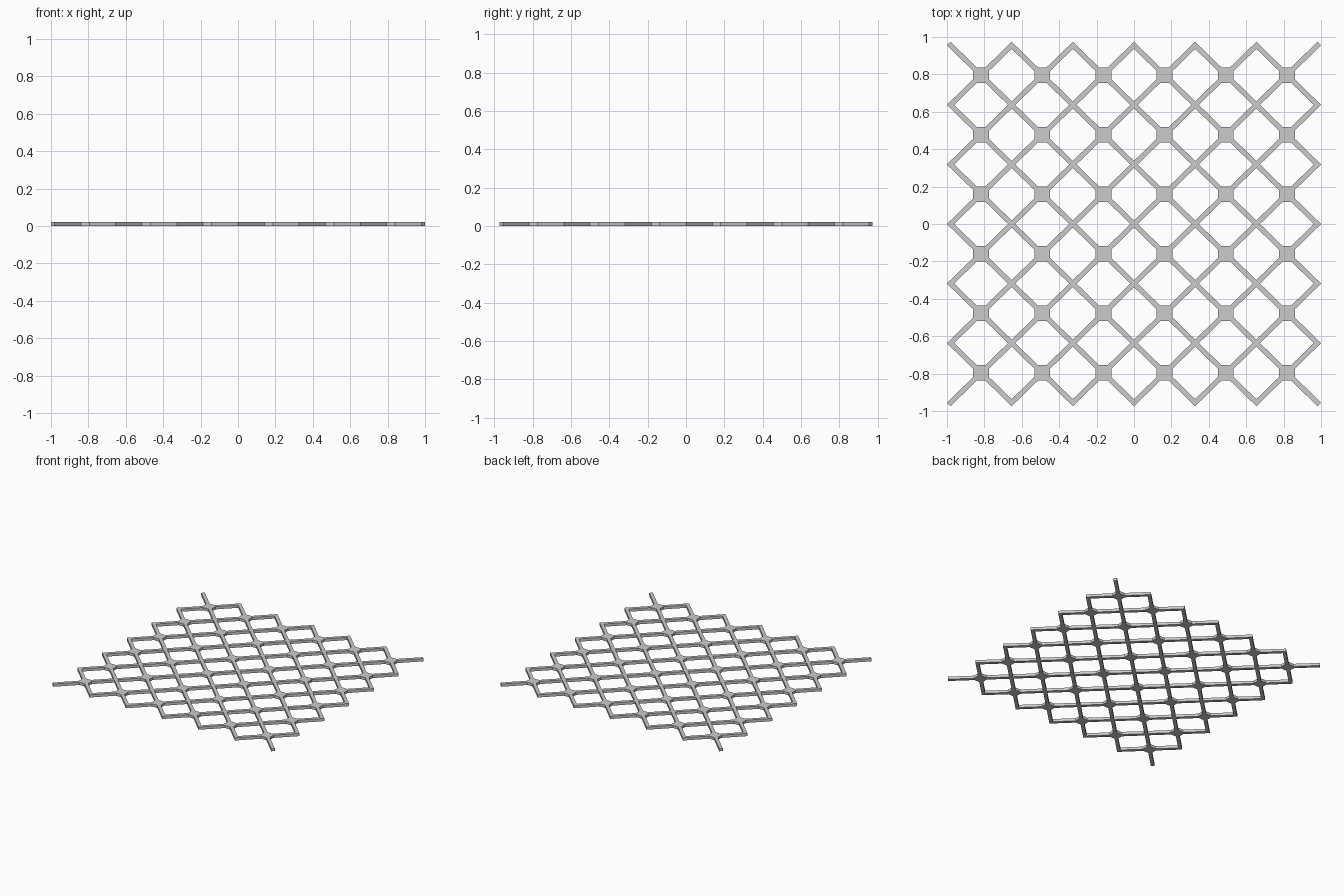
import bpy, bmesh
from mathutils import Vector

if "Cube" in bpy.data.objects:
    bpy.data.objects.remove(bpy.data.objects["Cube"])

N = 6                      # cells per side
HX, HY = 0.1635, 0.1592    # half cell size
HW, H = 0.0135, 0.022      # half bar width, thickness
PX, PY = 0.042, 0.041      # half size of node pad

# Outline of one arm in the first quadrant, counter-clockwise
reach = Vector((HX, HY))
u = reach.normalized()
n = Vector((-u.y, u.x))
end = u * (reach.length + HW)
arm = [
    -n * HW + u * ((PX - HW * u.y) / u.x),
    end - n * HW,
    end + n * HW,
    n * HW + u * ((PY - HW * u.x) / u.y),
]

# Mirror the arm into all four quadrants to get the cross with its pad
outline = []
for sx, sy in ((1, 1), (-1, 1), (-1, -1), (1, -1)):
    pts = arm if sx * sy > 0 else arm[::-1]
    outline += [(p.x * sx, p.y * sy) for p in pts]

# Extrude the cross and place it at the first corner cell
bm = bmesh.new()
ox, oy = -(N - 1) * HX, -(N - 1) * HY
face = bm.faces.new([bm.verts.new((x + ox, y + oy, 0)) for x, y in outline])
ext = bmesh.ops.extrude_face_region(bm, geom=[face])
top = [g for g in ext["geom"] if isinstance(g, bmesh.types.BMVert)]
bmesh.ops.translate(bm, verts=top, vec=(0, 0, H))
bmesh.ops.recalc_face_normals(bm, faces=bm.faces[:])
mesh = bpy.data.meshes.new("lattice_panel")
bm.to_mesh(mesh)
bm.free()
lattice = bpy.data.objects.new("lattice_panel", mesh)
bpy.context.collection.objects.link(lattice)

# Repeat the cell in both directions
for name, step in (("columns", (2 * HX, 0, 0)), ("rows", (0, 2 * HY, 0))):
    mod = lattice.modifiers.new(name, "ARRAY")
    mod.count = N
    mod.use_relative_offset = False
    mod.use_constant_offset = True
    mod.constant_offset_displace = step
